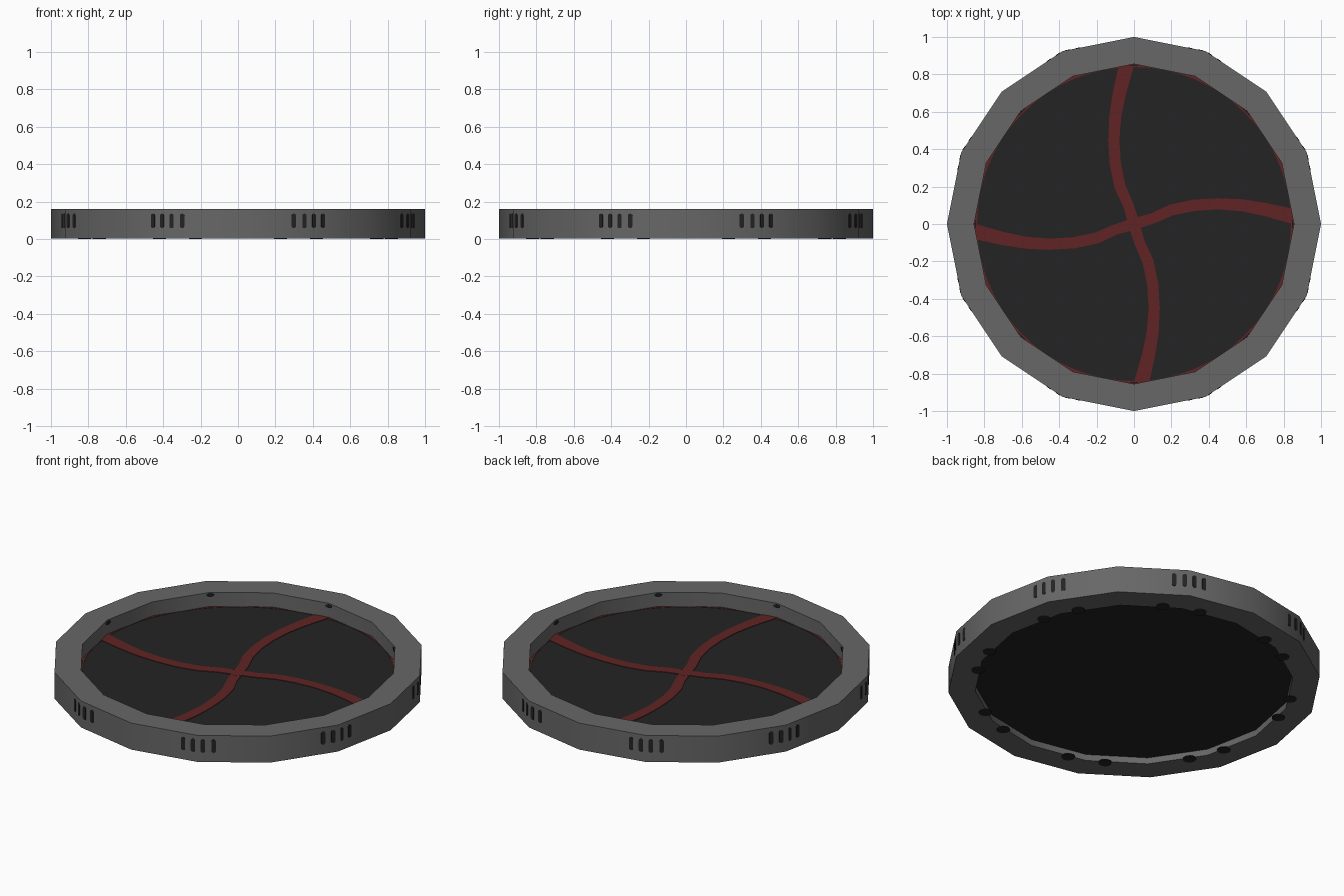
import bpy, bmesh, math
from mathutils import Matrix, Vector

if "Cube" in bpy.data.objects:
    bpy.data.objects.remove(bpy.data.objects["Cube"])

SIDES = 16
STEP = 2 * math.pi / SIDES
BOTTOM, TOP, INNER = 0.003, 0.16, 0.855


def material(name, rgb):
    m = bpy.data.materials.new(name)
    m.diffuse_color = (*rgb, 1)
    m.use_nodes = True
    m.node_tree.nodes["Principled BSDF"].inputs["Base Color"].default_value = m.diffuse_color
    return m


GREY = material("metal grey", (0.135, 0.135, 0.135))
BLACK = material("dark black", (0.017, 0.017, 0.017))
RED = material("dark red", (0.119, 0.017, 0.017))


def finish(bm, name, mat):
    bmesh.ops.recalc_face_normals(bm, faces=bm.faces)
    mesh = bpy.data.meshes.new(name)
    bm.to_mesh(mesh)
    bm.free()
    mesh.materials.append(mat)
    ob = bpy.data.objects.new(name, mesh)
    bpy.context.collection.objects.link(ob)
    return ob


def lathe(bm, profile, n):
    """Closed (radius, z) profile swept around z."""
    rings = [[bm.verts.new((r * math.cos(2 * math.pi * i / n),
                            r * math.sin(2 * math.pi * i / n), z))
              for r, z in profile] for i in range(n)]
    k = len(profile)
    for i in range(n):
        a, b = rings[i], rings[(i + 1) % n]
        for j in range(k):
            bm.faces.new((a[j], b[j], b[(j + 1) % k], a[(j + 1) % k]))


def plate(bm, outline, depth, matrix):
    """Flat outline in local xy, extruded along local z."""
    low = [bm.verts.new(matrix @ Vector((x, y, 0))) for x, y in outline]
    high = [bm.verts.new(matrix @ Vector((x, y, depth))) for x, y in outline]
    bm.faces.new(low[::-1])
    bm.faces.new(high)
    n = len(outline)
    for i in range(n):
        j = (i + 1) % n
        bm.faces.new((low[i], low[j], high[j], high[i]))


def oval(rx, ry, straight=0.0, n=16):
    """Ellipse, optionally stretched along y into a capsule."""
    pts = []
    for i in range(n):
        a = 2 * math.pi * (i + 0.5) / n
        y = ry * math.sin(a)
        pts.append((rx * math.cos(a), y + math.copysign(straight, y)))
    return pts


def wall_frame(pos, angle):
    """Local x along the wall, y up, z facing outward at the given angle."""
    out = Vector((math.cos(angle), math.sin(angle), 0))
    side = Vector((-out.y, out.x, 0))
    m = Matrix((side, Vector((0, 0, 1)), out)).transposed().to_4x4()
    m.translation = pos
    return m


# Outer ring
bm = bmesh.new()
lathe(bm, [(INNER, BOTTOM), (1, BOTTOM), (1, TOP), (INNER, TOP)], SIDES)
ring = finish(bm, "outer_ring", GREY)
bpy.context.view_layer.objects.active = ring
ring.select_set(True)
bpy.ops.object.shade_smooth_by_angle(angle=math.radians(30))

# Recessed centre disc
bm = bmesh.new()
plate(bm, [(0.86 * math.cos(i * STEP), 0.86 * math.sin(i * STEP))
           for i in range(SIDES)], 0.035, Matrix.Translation((0, 0, 0.04)))
finish(bm, "centre_disc", BLACK)

# Red rim line around the disc
bm = bmesh.new()
lathe(bm, [(0.839, 0.074), (0.858, 0.074), (0.858, 0.077), (0.839, 0.077)], 64)
finish(bm, "rim_line", RED)

# Four curved red stripes: (x, y, half width) along one arm
ARM = [(0, 0, .03), (.1, .03, .028), (.2, .075, .03), (.32, .1, .03),
       (.45, .108, .03), (.58, .1, .032), (.7, .078, .035), (.852, .04, .04)]
left, right = [], []
for i, (x, y, w) in enumerate(ARM):
    a, b = ARM[max(i - 1, 0)], ARM[min(i + 1, len(ARM) - 1)]
    t = Vector((b[0] - a[0], b[1] - a[1])).normalized()
    left.append((x - t.y * w, y + t.x * w))
    right.append((x + t.y * w, y - t.x * w))
bm = bmesh.new()
for q in range(4):
    m = Matrix.Rotation(q * math.pi / 2, 4, 'Z')
    m.translation = (0, 0, 0.074)
    plate(bm, right + left[::-1], 0.004, m)
plate(bm, oval(0.045, 0.045), 0.0045, Matrix.Translation((0, 0, 0.074)))
finish(bm, "curved_stripes", RED)

vents, clips, studs = bmesh.new(), bmesh.new(), bmesh.new()
for g in range(8):
    corner = STEP * (2 * g + 1)
    vertex = Vector((math.cos(corner), math.sin(corner), 0.097))
    for s in (-1, 1):
        # Slots on the two outer facets meeting at each odd corner
        normal = corner + s * STEP / 2
        along = Vector((-math.sin(normal), math.cos(normal), 0)) * s
        out = Vector((math.cos(normal), math.sin(normal), 0))
        for d in (0.028, 0.086):
            pos = vertex + along * d - out * 0.002
            plate(vents, oval(0.012, 0.012, 0.027), 0.004,
                  wall_frame(pos, normal))
        # Rounded clips under the inner edge
        a = corner + s * math.radians(7)
        plate(clips, oval(0.036, 0.036), 0.005,
              Matrix.Translation((0.852 * math.cos(a), 0.852 * math.sin(a), 0)))
    # Small studs high on the inner wall at the even corners
    a = STEP * 2 * g
    pos = Vector((0.847 * math.cos(a), 0.847 * math.sin(a), 0.145))
    plate(studs, oval(0.022, 0.009), 0.006, wall_frame(pos, a))
finish(vents, "vent_slots", BLACK)
finish(clips, "underside_clips", BLACK)
finish(studs, "inner_studs", BLACK)
